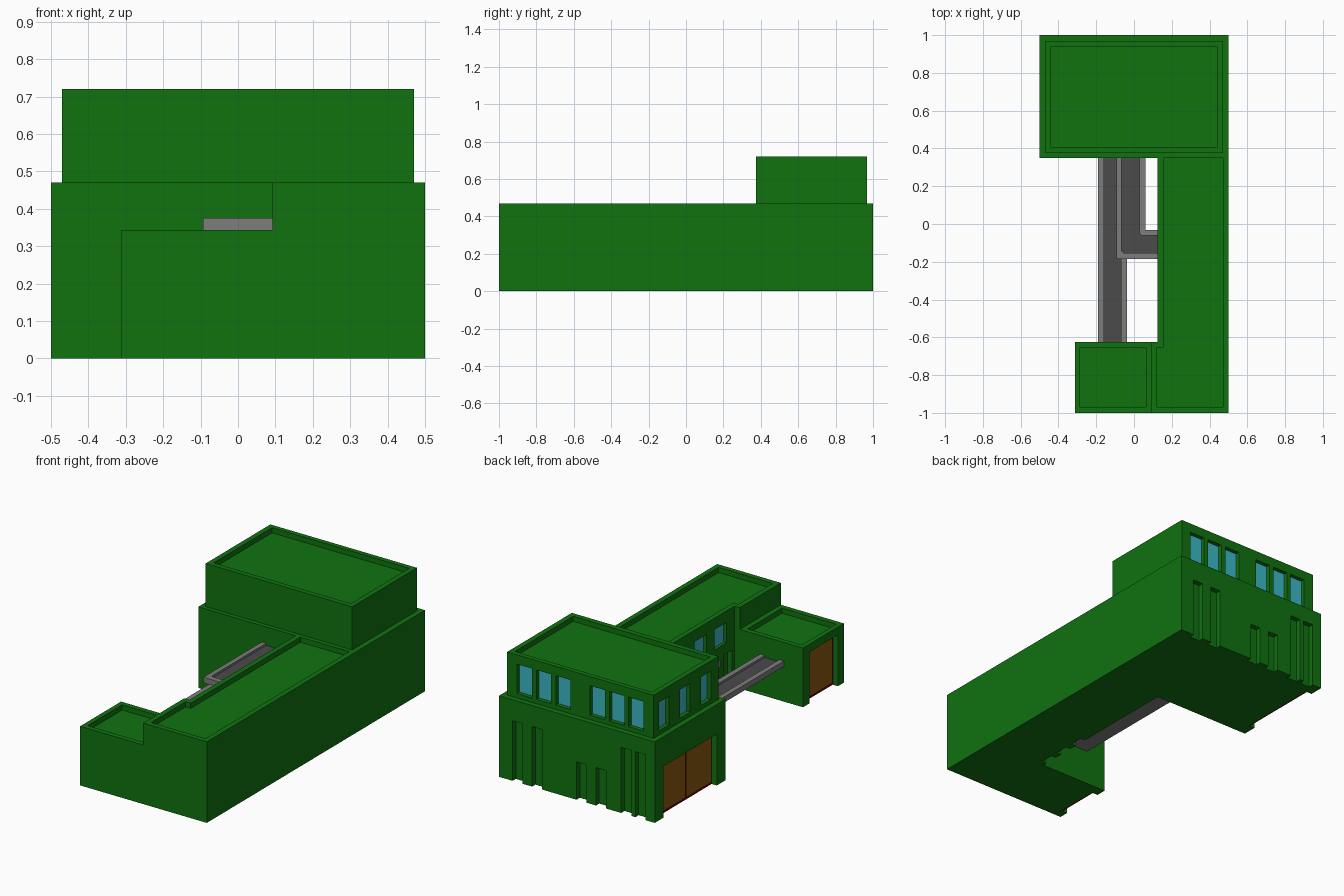
import bpy, bmesh

if "Cube" in bpy.data.objects:
    bpy.data.objects.remove(bpy.data.objects["Cube"], do_unlink=True)


def material(name, rgb):
    m = bpy.data.materials.new(name)
    m.use_nodes = True
    m.diffuse_color = (*rgb, 1)
    bsdf = m.node_tree.nodes["Principled BSDF"]
    bsdf.inputs["Base Color"].default_value = (*rgb, 1)
    bsdf.inputs["Roughness"].default_value = 0.8
    return m


GREEN = material("wall_green", (0.005, 0.17, 0.005))
GLASS = material("window_teal", (0.045, 0.48, 0.56))
BROWN = material("door_brown", (0.25, 0.10, 0.005))
RED = material("frame_dark_red", (0.13, 0.0, 0.002))
KERB = material("kerb_grey", (0.21, 0.205, 0.205))
FLOOR = material("walkway_dark_grey", (0.07, 0.07, 0.073))


def rect(x0, x1, y0, y1):
    return [(x0, y0), (x1, y0), (x1, y1), (x0, y1)]


def prisms(name, solids, *mats):
    """One object from upright prisms, each (outline, z0, z1)."""
    bm = bmesh.new()
    for outline, z0, z1 in solids:
        face = bm.faces.new([bm.verts.new((x, y, z0)) for x, y in outline])
        ext = bmesh.ops.extrude_face_region(bm, geom=[face])["geom"]
        for v in ext:
            if isinstance(v, bmesh.types.BMVert):
                v.co.z = z1
    bmesh.ops.recalc_face_normals(bm, faces=bm.faces)
    mesh = bpy.data.meshes.new(name)
    bm.to_mesh(mesh)
    bm.free()
    for m in mats:
        mesh.materials.append(m)
    obj = bpy.data.objects.new(name, mesh)
    bpy.context.collection.objects.link(obj)
    return obj


def carve(obj, solids):
    """Cut the prisms out of obj and bake the result."""
    cutter = prisms("cutter", solids)
    cutter.hide_render = True
    mod = obj.modifiers.new("carve", 'BOOLEAN')
    mod.operation, mod.solver, mod.object = 'DIFFERENCE', 'EXACT', cutter
    bpy.context.view_layer.update()
    deps = bpy.context.evaluated_depsgraph_get()
    baked = bpy.data.meshes.new_from_object(obj.evaluated_get(deps))
    obj.modifiers.clear()
    obj.data = baked
    bpy.data.objects.remove(cutter, do_unlink=True)


def side_slot(wall, yc, w, z0, z1, front=-0.02, back=0.03):
    """Box set into a wall that faces -x."""
    return rect(wall + front, wall + back, yc - w / 2, yc + w / 2), z0, z1


def back_slot(wall, xc, w, z0, z1, front=-0.02, back=0.03):
    """Box set into a wall that faces +y."""
    return rect(xc - w / 2, xc + w / 2, wall - back, wall - front), z0, z1


PANE = dict(front=0.024, back=0.031)
DOOR_TOP = 0.298


def door(name, wall, yc, w, leaves):
    """Red frame with brown leaves standing just proud of it."""
    prisms(name + "_frame", [side_slot(wall, yc, w, 0, DOOR_TOP, 0.033, 0.042)], RED)
    edge = 0.012
    lw = (w - edge * (leaves + 1)) / leaves
    y0 = yc - w / 2 + edge + lw / 2
    prisms(name + "_leaves",
           [side_slot(wall, y0 + i * (lw + edge), lw, 0.018, DOOR_TOP - 0.008, 0.029, 0.034)
            for i in range(leaves)], BROWN)


# Rear hall: vertical grooves in the back wall, wide door on its right side
hall = prisms("rear_hall", [(rect(-0.5, 0.5, 0.35, 1.0), 0, 0.47)], GREEN)
grooves = [(0.38, 0.348), (0.255, 0.348), (-0.03, 0.22),
           (-0.155, 0.22), (-0.317, 0.38), (-0.408, 0.38)]
carve(hall, [back_slot(1.0, x, 0.065, -0.02, top) for x, top in grooves]
      + [side_slot(-0.5, 0.675, 0.487, -0.02, DOOR_TOP, back=0.04)])
door("hall_door", -0.5, 0.675, 0.487, 2)

# Upper storey with parapet and two window rows
storey = prisms("upper_storey", [(rect(-0.47, 0.47, 0.375, 0.968), 0.47, 0.72)], GREEN)
back_x = [s * x for s in (-1, 1) for x in (0.11, 0.235, 0.358)]
side_y = [0.872, 0.68, 0.49]
carve(storey, [(rect(-0.44, 0.44, 0.405, 0.94), 0.69, 0.75)])
carve(storey, [back_slot(0.968, x, 0.096, 0.495, 0.666) for x in back_x]
      + [side_slot(-0.47, y, 0.092, 0.495, 0.66) for y in side_y])
prisms("storey_back_panes", [back_slot(0.968, x, 0.096, 0.495, 0.666, **PANE) for x in back_x], GLASS)
prisms("storey_side_panes", [side_slot(-0.47, y, 0.092, 0.495, 0.66, **PANE) for y in side_y], GLASS)

# Long wing with parapet, windows and ground slots facing the yard
wing = prisms("long_wing", [([(0.092, -1), (0.5, -1), (0.5, 0.35), (0.125, 0.35),
                              (0.125, -0.625), (0.092, -0.625)], 0, 0.47)], GREEN)
carve(wing, [([(0.122, -0.97), (0.47, -0.97), (0.47, 0.37), (0.155, 0.37),
               (0.155, -0.655), (0.122, -0.655)], 0.44, 0.5)])
wing_y = [-0.31, -0.495]
carve(wing, [side_slot(0.125, y, 0.11, 0.285, 0.403, back=0.025) for y in wing_y]
      + [side_slot(0.125, y, 0.08, -0.02, 0.225) for y in (-0.56, -0.435, -0.31)])
prisms("wing_panes", [side_slot(0.125, y, 0.11, 0.285, 0.403, 0.019, 0.026) for y in wing_y], GLASS)

# Low front block with parapet and single door
block = prisms("front_block", [(rect(-0.313, 0.092, -1, -0.625), 0, 0.343)], GREEN)
carve(block, [(rect(-0.285, 0.063, -0.97, -0.655), 0.313, 0.38)])
carve(block, [side_slot(-0.313, -0.815, 0.26, -0.02, DOOR_TOP, back=0.04)])
door("block_door", -0.313, -0.815, 0.26, 1)


# Walkways: kerbed channels with a dark sunken floor
def walkway(name, outline, floor, top):
    obj = prisms(name, [(outline, top - 0.032, top)], KERB, FLOOR)
    carve(obj, [(floor, top - 0.012, top + 0.02)])
    for p in obj.data.polygons:
        if p.normal.z > 0.9 and p.center.z < top - 0.005:
            p.material_index = 1


walkway("lower_walkway", rect(-0.19, -0.038, -0.625, 0.35),
        rect(-0.16, -0.068, -0.64, 0.37), 0.235)
walkway("upper_walkway",
        [(-0.093, -0.185), (0.125, -0.185), (0.125, -0.032),
         (0.06, -0.032), (0.06, 0.35), (-0.093, 0.35)],
        [(-0.055, -0.153), (0.14, -0.153), (0.14, -0.062), (0.042, -0.062),
         (0.03, -0.05), (0.03, 0.37), (-0.065, 0.37), (-0.065, -0.143)], 0.375)
